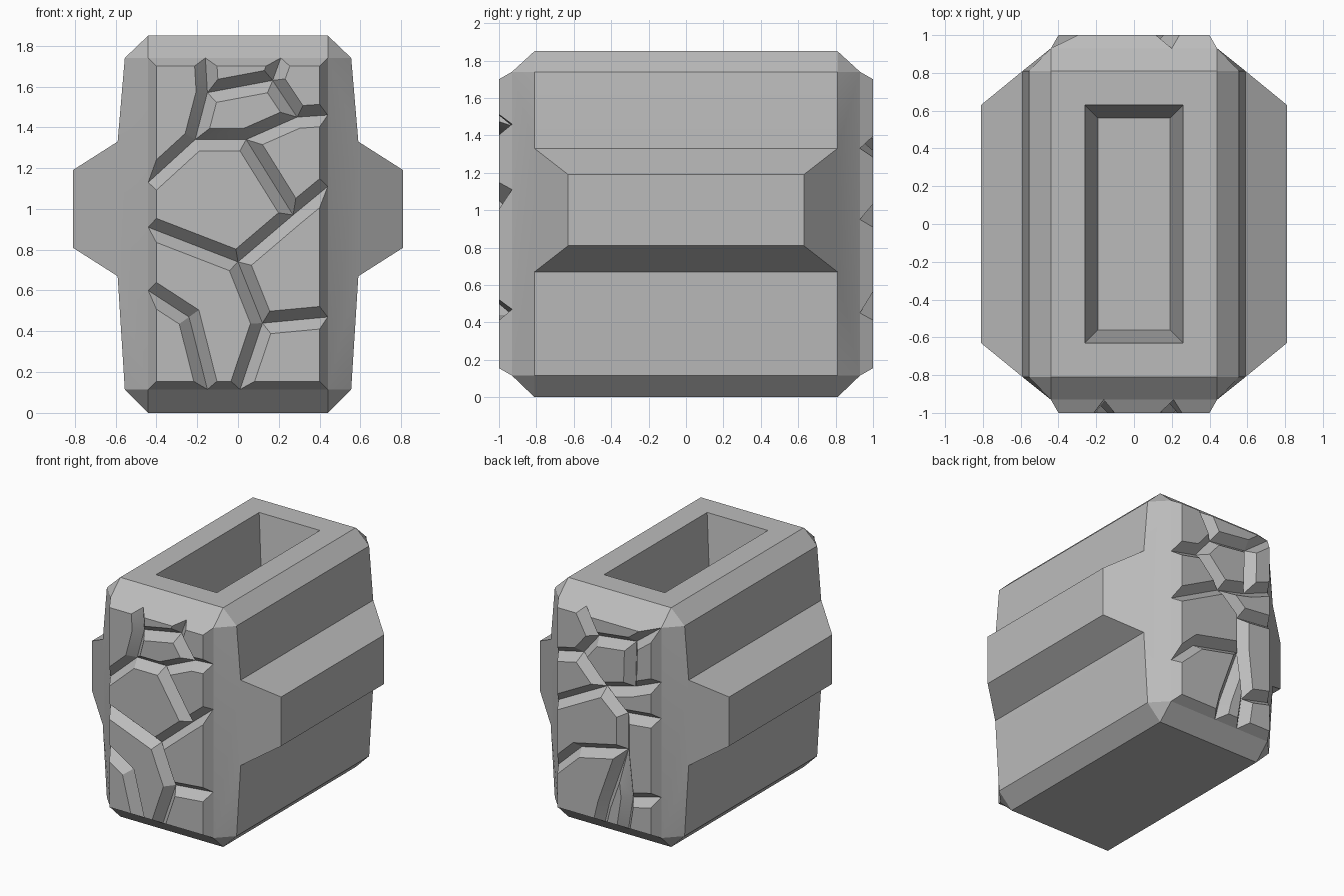
import bpy, bmesh, math
from mathutils import Vector

cube = bpy.data.objects.get("Cube")
if cube:
    bpy.data.objects.remove(cube)

stone = bpy.data.materials.new("stone grey")
stone.use_nodes = True
stone.diffuse_color = (0.5, 0.5, 0.5, 1)
stone.node_tree.nodes["Principled BSDF"].inputs["Base Color"].default_value = (0.5, 0.5, 0.5, 1)

HEIGHT, HALF_DEPTH = 1.85, 1.0
LEFT, RIGHT, LOW, HIGH = -0.44, 0.44, 0.115, 1.74   # outline of the cracked end panels
CRACK_FLOOR = 0.93


def finish(bm, name):
    bmesh.ops.recalc_face_normals(bm, faces=bm.faces)
    mesh = bpy.data.meshes.new(name)
    bm.to_mesh(mesh)
    bm.free()
    obj = bpy.data.objects.new(name, mesh)
    obj.data.materials.append(stone)
    bpy.context.collection.objects.link(obj)
    bpy.ops.object.select_all(action="DESELECT")
    obj.select_set(True)
    bpy.context.view_layer.objects.active = obj
    bpy.ops.object.shade_smooth_by_angle(angle=math.radians(20))
    return obj


def hull(points):
    bm = bmesh.new()
    for p in points:
        bm.verts.new(p)
    bmesh.ops.convex_hull(bm, input=bm.verts)
    bmesh.ops.dissolve_limit(bm, angle_limit=0.01, verts=bm.verts, edges=bm.edges)
    return bm


# Body: chamfered block with a tapered pocket in the top
profile = [(0.44, 0), (0.555, LOW), (0.59, 0.67), (0.59, 1.33), (0.555, HIGH), (0.44, HEIGHT)]
points = [(sx * x, sy * 0.81, z) for x, z in profile for sx in (-1, 1) for sy in (-1, 1)]
points += [(x, sy * CRACK_FLOOR, z) for x in (LEFT, RIGHT) for z in (LOW, HIGH) for sy in (-1, 1)]
bm = hull(points)
bm.normal_update()
top = max(bm.faces, key=lambda f: f.calc_center_median().z)
bmesh.ops.inset_region(bm, faces=[top], thickness=0.18, use_even_offset=True)
bmesh.ops.inset_region(bm, faces=[top], thickness=0.07, use_even_offset=True)
for v in top.verts:
    v.co.z = HEIGHT - 0.5
finish(bm, "body")

# Side ridges: tapered blocks running along both long sides
for side, name in ((1, "left_ridge"), (-1, "right_ridge")):
    sections = [(0.4, 0.81, 0.33), (0.59, 0.81, 0.33), (0.81, 0.63, 0.19)]
    finish(hull([(side * x, sy * y, 1 + sz * z) for x, y, z in sections
                 for sy in (-1, 1) for sz in (-1, 1)]), name)


def on_border(a, b):
    return any(abs(a[i] - lim) < 0.001 and abs(b[i] - lim) < 0.001
               for i, lim in ((0, LEFT), (0, RIGHT), (1, LOW), (1, HIGH)))


def shrink(poly):
    """Offset every edge inward and intersect neighbouring edges."""
    poly = [Vector(p) for p in poly]
    area = sum(a.x * b.y - b.x * a.y for a, b in zip(poly, poly[1:] + poly[:1]))
    if area < 0:
        poly.reverse()
    lines = []
    for a, b in zip(poly, poly[1:] + poly[:1]):
        d = (b - a).normalized()
        width = 0.04 if on_border(a, b) else 0.055
        lines.append((a + Vector((-d.y, d.x)) * width, d))
    inner = []
    for (p, d), (q, e) in zip(lines[-1:] + lines[:-1], lines):
        cross = d.x * e.y - d.y * e.x
        if abs(cross) < 0.05:
            inner.append(q)
        else:
            r = q - p
            inner.append(p + d * ((r.x * e.y - r.y * e.x) / cross))
    return poly, inner


def cracked_panel(name, side, nodes, cells):
    """Raised stones with sloping edges, leaving V-shaped cracks between them."""
    nodes = dict(nodes, A=(LEFT, HIGH), B=(RIGHT, HIGH), C=(RIGHT, LOW), D=(LEFT, LOW))
    bm = bmesh.new()
    for cell in cells.split():
        outer, inner = shrink([nodes[c] for c in cell])
        low = [bm.verts.new((-side * p.x, side * CRACK_FLOOR, p.y)) for p in outer]
        high = [bm.verts.new((-side * p.x, side * HALF_DEPTH, p.y)) for p in inner]
        bm.faces.new(high)
        for i in range(len(low)):
            j = (i + 1) % len(low)
            bm.faces.new((low[i], low[j], high[j], high[i]))
    finish(bm, name)


# Front stones: crack junctions, then the stones between them
front = dict(a=(LEFT, 1.13), b=(-0.21, 1.34), c=(-0.15, 1.57), d=(-0.16, HIGH),
             e=(0.17, 1.63), f=(0.21, HIGH), g=(0.29, 1.45), h=(RIGHT, 1.46),
             i=(0.04, 1.34), j=(0.27, 0.97), k=(RIGHT, 1.11), l=(0, 0.74),
             m=(LEFT, 0.91), n=(0.12, 0.44), o=(RIGHT, 0.47), p=(0.01, LOW),
             q=(LEFT, 0.6), r=(-0.24, 0.47), s=(-0.15, LOW))
cracked_panel("front_stones", -1, front,
              "abcdA cefd eghBf bigec amljib ijkhg lnokj npCo mqrspnl qDsr")

# Back stones
back = dict(a=(-0.2, HIGH), b=(-0.09, 1.54), c=(0.23, 1.58), d=(0.22, 1.23),
            e=(-0.02, 1.17), f=(-0.22, 1.38), g=(LEFT, 1.33), h=(LEFT, 0.95),
            i=(LEFT, 0.45), j=(RIGHT, 1.32), k=(RIGHT, 1.04), l=(RIGHT, 0.43),
            m=(0.16, 1.01), n=(0.16, 0.73), o=(-0.24, 0.64), p=(0.2, 0.37),
            q=(0, 0.28), r=(-0.04, LOW), s=(0.16, LOW))
cracked_panel("back_stones", 1, back,
              "Aabfg aBcb bcdef cBjd djkme gfeh hemnoi mklpn ionqrD npsrq plCs")
